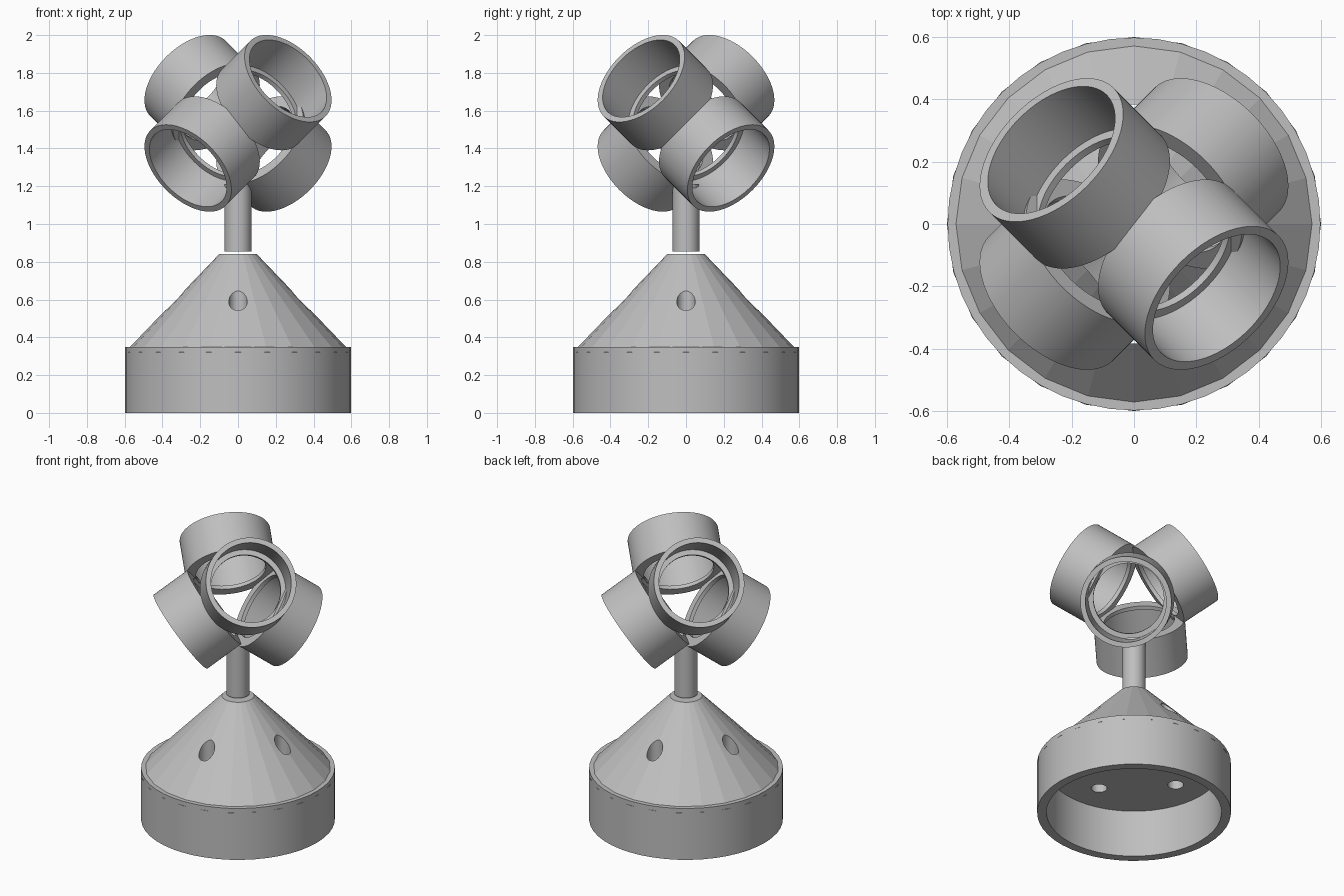
import bpy
import bmesh
import math
from mathutils import Vector

if "Cube" in bpy.data.objects:
    bpy.data.objects.remove(bpy.data.objects["Cube"], do_unlink=True)

grey = bpy.data.materials.new("plain_grey")
grey.use_nodes = True
GREY = (0.52, 0.52, 0.52, 1)
grey.diffuse_color = GREY
grey.node_tree.nodes["Principled BSDF"].inputs["Base Color"].default_value = GREY


def add_object(name, bm, smooth):
    """Turn a bmesh into a named grey object."""
    bmesh.ops.recalc_face_normals(bm, faces=bm.faces)
    mesh = bpy.data.meshes.new(name)
    bm.to_mesh(mesh)
    bm.free()
    mesh.materials.append(grey)
    ob = bpy.data.objects.new(name, mesh)
    bpy.context.scene.collection.objects.link(ob)
    if smooth:
        bpy.ops.object.select_all(action="DESELECT")
        ob.select_set(True)
        bpy.context.view_layer.objects.active = ob
        bpy.ops.object.shade_smooth_by_angle(angle=math.radians(35))
    return ob


def ring(name, profile, segments):
    """Revolve a closed (radius, height) outline about z."""
    bm = bmesh.new()
    verts = [bm.verts.new((r, 0, z)) for r, z in profile]
    edges = [bm.edges.new((v, verts[i - 1])) for i, v in enumerate(verts)]
    bmesh.ops.spin(bm, geom=verts + edges, cent=(0, 0, 0), axis=(0, 0, 1),
                   angle=math.tau, steps=segments, use_duplicate=False)
    bmesh.ops.remove_doubles(bm, verts=bm.verts, dist=0.0001)
    return add_object(name, bm, True)


def add_cone(bm, r_low, r_high, z_low, z_high, segments, x=0, y=0):
    new = bmesh.ops.create_cone(bm, cap_ends=True, segments=segments,
                                radius1=r_low, radius2=r_high, depth=z_high - z_low)
    bmesh.ops.translate(bm, verts=new["verts"], vec=(x, y, (z_low + z_high) / 2))


# Open base ring
ring("base_ring", [(0.598, 0), (0.598, 0.35), (0.54, 0.35), (0.54, 0)], 48)

# Faceted cone with four vertical through holes
bm = bmesh.new()
add_cone(bm, 0.6, 0.1, 0.32, 0.84, 24)
cone = add_object("cone_body", bm, False)

bm = bmesh.new()
for i in range(4):
    a = i * math.pi / 2
    add_cone(bm, 0.049, 0.049, 0.2, 1, 32, 0.335 * math.cos(a), 0.335 * math.sin(a))
cutter = add_object("hole_cutter", bm, False)
cutter.hide_render = True

cut = cone.modifiers.new("holes", "BOOLEAN")
cut.operation = "DIFFERENCE"
cut.solver = "EXACT"
cut.object = cutter
depsgraph = bpy.context.evaluated_depsgraph_get()
drilled = bpy.data.meshes.new_from_object(cone.evaluated_get(depsgraph))
cone.modifiers.clear()
cone.data = drilled
bpy.data.objects.remove(cutter, do_unlink=True)

# Stem floating just above the cone
bm = bmesh.new()
add_cone(bm, 0.071, 0.071, 0.855, 1.21, 48)
add_object("stem", bm, True)

# Four lipped tubes pointing to the corners of a tetrahedron
tube_profile = [(0.282, 0), (0.25, 0), (0.25, -0.235),
                (0.218, -0.235), (0.218, -0.26), (0.282, -0.26)]
corners = {"upper_front_tube": (1, -1, 1), "upper_back_tube": (-1, 1, 1),
           "lower_front_tube": (-1, -1, -1), "lower_back_tube": (1, 1, -1)}
for name, (sx, sy, sz) in corners.items():
    tube = ring(name, tube_profile, 72)
    tube.location = (0.265 * sx, 0.2375 * sy, 1.533 + 0.2375 * sz)
    tube.rotation_euler = Vector((sx, sy, sz)).to_track_quat("Z", "Y").to_euler()
